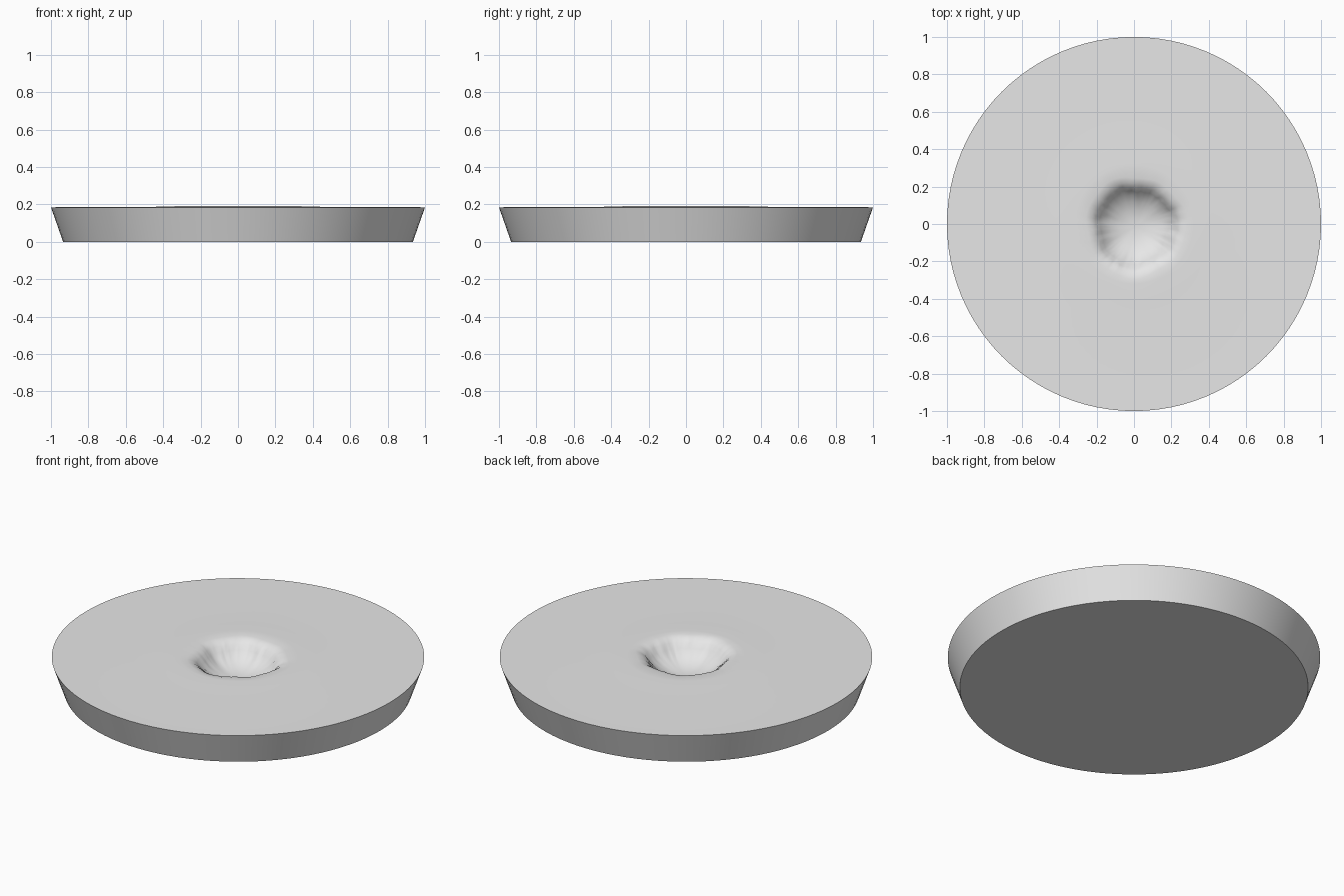
import bpy, bmesh, math, random

cube = bpy.data.objects.get("Cube")
if cube:
    bpy.data.objects.remove(cube)

random.seed(4)
SEGMENTS = 96

grey = bpy.data.materials.new("plain_grey")
grey.use_nodes = True
colour = (0.8, 0.8, 0.8, 1)
grey.diffuse_color = colour
grey.node_tree.nodes["Principled BSDF"].inputs["Base Color"].default_value = colour

# Half section of the dish: base, flared wall, shallow swell, sculpted hollow
profile = [(0.935, 0), (1.0, 0.185), (0.56, 0.186), (0.42, 0.188), (0.32, 0.191),
           (0.27, 0.19), (0.24, 0.183), (0.215, 0.165), (0.195, 0.14),
           (0.17, 0.115), (0.135, 0.092), (0.09, 0.075), (0.045, 0.067)]

bm = bmesh.new()
rings = []
for radius, z in profile:
    ring = []
    for i in range(SEGMENTS):
        a = math.tau * i / SEGMENTS
        r, cx, cy = radius, 0, 0
        if radius < 0.3:
            # the hollow sits slightly forward and has an uneven, hand-pushed lip
            cx, cy = 0.01, -0.015
            r *= 1 + 0.03 * math.sin(3 * a + 1) + 0.02 * math.sin(7 * a)
            if 0.16 < radius < 0.25:
                r += random.uniform(-0.004, 0.004)
        ring.append(bm.verts.new((cx + r * math.cos(a), cy + r * math.sin(a), z)))
    rings.append(ring)

for lower, upper in zip(rings, rings[1:]):
    for i in range(SEGMENTS):
        j = (i + 1) % SEGMENTS
        bm.faces.new((lower[i], lower[j], upper[j], upper[i]))

# Flat underside and the floor of the hollow
bm.faces.new(rings[0][::-1])
floor = bm.verts.new((0.01, -0.015, 0.065))
for i in range(SEGMENTS):
    bm.faces.new((rings[-1][i], rings[-1][(i + 1) % SEGMENTS], floor))

bmesh.ops.recalc_face_normals(bm, faces=bm.faces)
mesh = bpy.data.meshes.new("dented_disc")
bm.to_mesh(mesh)
bm.free()
mesh.materials.append(grey)
disc = bpy.data.objects.new("dented_disc", mesh)
bpy.context.collection.objects.link(disc)

# Smooth wall and bowl, crisp outer edges
bpy.context.view_layer.objects.active = disc
disc.select_set(True)
bpy.ops.object.shade_smooth_by_angle(angle=math.radians(30))
